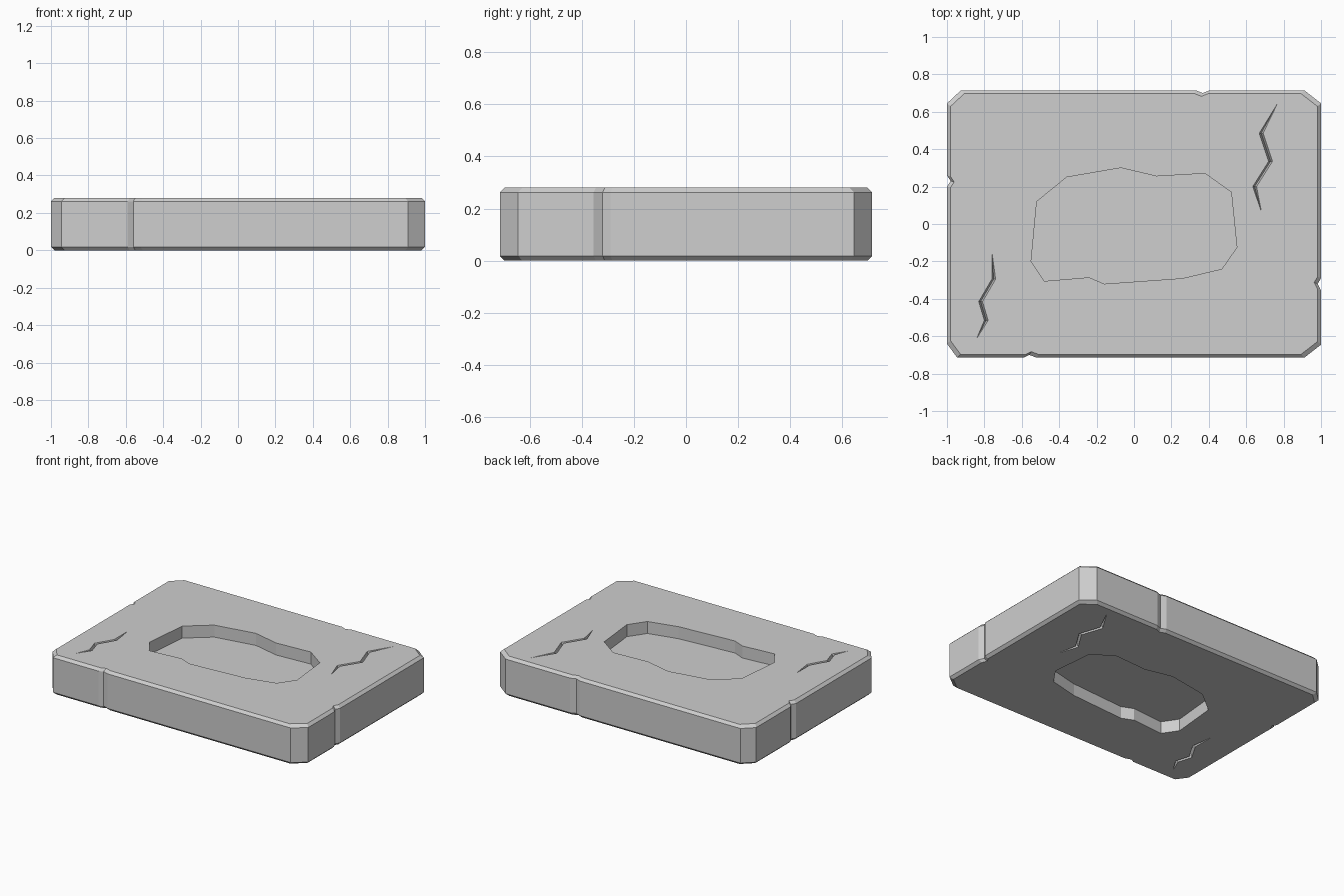
import bpy, bmesh
from mathutils import Vector

if "Cube" in bpy.data.objects:
    bpy.data.objects.remove(bpy.data.objects["Cube"], do_unlink=True)

HEIGHT, BEVEL, RECESS_DEPTH, CRACK_DEPTH = 0.28, 0.018, 0.085, 0.03

stone = bpy.data.materials.new("light grey stone")
stone.use_nodes = True
grey = (0.62, 0.62, 0.62, 1)
stone.diffuse_color = grey
stone.node_tree.nodes["Principled BSDF"].inputs["Base Color"].default_value = grey


def loft(name, rings):
    """Closed solid through rings with equal point counts, capped at both ends."""
    bm = bmesh.new()
    loops = [[bm.verts.new(p) for p in ring] for ring in rings]
    n = len(loops[0])
    for a, b in zip(loops, loops[1:]):
        for i in range(n):
            j = (i + 1) % n
            bm.faces.new((a[i], a[j], b[j], b[i]))
    bm.faces.new(loops[0][::-1])
    bm.faces.new(loops[-1])
    bmesh.ops.recalc_face_normals(bm, faces=bm.faces)
    mesh = bpy.data.meshes.new(name)
    bm.to_mesh(mesh)
    bm.free()
    mesh.materials.append(stone)
    obj = bpy.data.objects.new(name, mesh)
    bpy.context.collection.objects.link(obj)
    return obj


def ring(points, z, sx=1, sy=1):
    return [(x * sx, y * sy, z) for x, y in points]


# Slab: clipped corners, one chipped notch per side, bevelled rims
outline = [(-.945, -.715), (-.59, -.715), (-.56, -.70), (-.52, -.715), (.91, -.715),
           (1, -.645), (1, -.355), (.982, -.32), (1, -.29), (1, .645),
           (.91, .715), (.405, .715), (.367, .70), (.33, .715), (-.925, .715),
           (-1, .645), (-1, .26), (-.98, .23), (-1, .20), (-1, -.64)]
slab = loft("stone_slab", [
    ring(outline, 0, .981, .975), ring(outline, BEVEL),
    ring(outline, HEIGHT - BEVEL), ring(outline, HEIGHT, .981, .975)])

# Irregular recess and zigzag cracks
recess = [(-.55, -.20), (-.48, -.305), (-.24, -.285), (-.16, -.32), (.26, -.29), (.47, -.24),
          (.55, -.125), (.52, .17), (.38, .27), (.12, .255), (-.07, .30), (-.36, .25), (-.52, .12)]
cracks = [[(.765, .64), (.68, .485), (.73, .335), (.645, .20), (.68, .07)],
          [(-.76, -.15), (-.75, -.295), (-.82, -.415), (-.79, -.515), (-.84, -.61)]]


def crack_cutter(path, surface, inward):
    """V-shaped groove tapering to a point at both ends."""
    sections = []
    for i, (x, y) in enumerate(path):
        end = i in (0, len(path) - 1)
        w, d = (.001, .002) if end else (.011, CRACK_DEPTH)
        out = surface - inward * .002
        sections.append([(x - w, y, out), (x + w, y, out), (x, y, surface + inward * d)])
    return loft("crack_cutter", sections)


# The same carving on the top and the underside
cutters = []
for surface, inward in ((HEIGHT, -1), (0, 1)):
    cutters.append(loft("recess_cutter", [
        ring(recess, surface - inward * .05), ring(recess, surface + inward * RECESS_DEPTH)]))
    cutters += [crack_cutter(path, surface, inward) for path in cracks]

for cutter in cutters:
    mod = slab.modifiers.new("carve", "BOOLEAN")
    mod.operation, mod.solver, mod.object = "DIFFERENCE", "EXACT", cutter

# Bake the carving, then discard the cutters
bpy.context.view_layer.update()
carved = bpy.data.meshes.new_from_object(
    slab.evaluated_get(bpy.context.evaluated_depsgraph_get()))
slab.modifiers.clear()
slab.data = carved
for cutter in cutters:
    bpy.data.objects.remove(cutter, do_unlink=True)
carved.materials.clear()
carved.materials.append(stone)
for face in carved.polygons:
    face.material_index = 0
